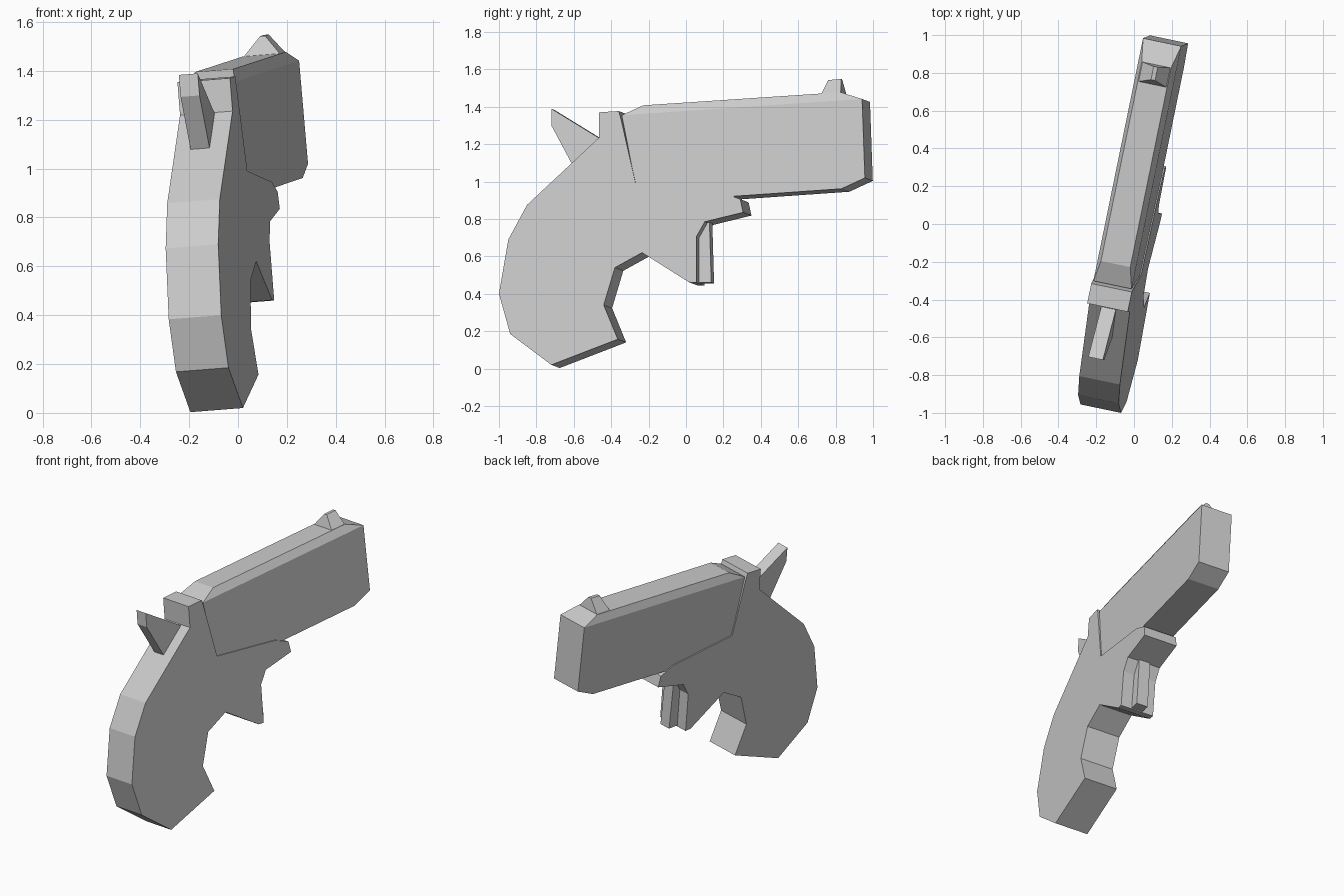
import bpy, bmesh, math
from mathutils import Vector

cube = bpy.data.objects.get("Cube")
if cube:
    bpy.data.objects.remove(cube, do_unlink=True)

# One plain grey for every part
grey = bpy.data.materials.new("plain_grey")
grey.use_nodes = True
GREY = (0.6, 0.6, 0.6, 1)
grey.diffuse_color = GREY
grey.node_tree.nodes["Principled BSDF"].inputs["Base Color"].default_value = GREY

# The pistol stands turned and slightly rolled: s runs across its thickness,
# from 0 on the left face to 1 on the right face
ACROSS = Vector((-0.215, 0.045, -0.017))


def place(s, y, z):
    return Vector((0.173 + 0.21 * y - 0.079 * z, y, z)) + ACROSS * s


def finish(name, bm):
    bmesh.ops.recalc_face_normals(bm, faces=bm.faces)
    mesh = bpy.data.meshes.new(name)
    bm.to_mesh(mesh)
    bm.free()
    mesh.materials.append(grey)
    obj = bpy.data.objects.new(name, mesh)
    bpy.context.collection.objects.link(obj)
    return obj


def plate(name, outline, s0, s1):
    """Side outline extruded across the thickness."""
    bm = bmesh.new()
    a = [bm.verts.new(place(s0, y, z)) for y, z in outline]
    b = [bm.verts.new(place(s1, y, z)) for y, z in outline]
    bm.faces.new(a)
    bm.faces.new(b[::-1])
    n = len(outline)
    for i in range(n):
        j = (i + 1) % n
        bm.faces.new((a[i], b[i], b[j], a[j]))
    return finish(name, bm)


def hull(name, points):
    """Convex solid around (s, y, z) points."""
    bm = bmesh.new()
    for p in points:
        bm.verts.new(place(*p))
    bmesh.ops.convex_hull(bm, input=bm.verts)
    bmesh.ops.dissolve_limit(bm, angle_limit=math.radians(2),
                             verts=bm.verts, edges=bm.edges)
    return finish(name, bm)


# Grip, breech block and frame in one outline
plate("grip_and_frame", [
    (-0.72, 0.02), (-0.94, 0.185), (-1.0, 0.40), (-0.95, 0.69), (-0.85, 0.875),
    (-0.465, 1.235), (-0.465, 1.37), (-0.36, 1.377), (-0.348, 1.335),
    (-0.27, 0.99), (0.19, 0.945), (0.29, 0.905), (0.305, 0.835),
    (0.10, 0.785), (0.055, 0.705), (0.055, 0.46), (0.015, 0.462),
    (-0.235, 0.62), (-0.38, 0.54), (-0.44, 0.34), (-0.365, 0.157)], 0, 1)

# Barrel: slab sides with a narrower top and chamfered muzzle
barrel_side = [(-0.345, 1.355), (-0.26, 0.93), (0.20, 0.918), (0.83, 0.962),
               (0.955, 1.02), (0.94, 1.442)]
barrel_top = [(-0.235, 1.41), (0.82, 1.48)]
hull("barrel", [(s, y, z) for s in (0.03, 0.97) for y, z in barrel_side]
     + [(s, y, z) for s in (0.15, 0.87) for y, z in barrel_top])

# Front sight: small ridge
hull("front_sight", [(s, y, z) for s in (0.15, 0.87)
                     for y, z in ((0.715, 1.468), (0.82, 1.475))]
     + [(s, y, z) for s in (0.44, 0.54) for y, z in ((0.74, 1.55), (0.81, 1.556))])

# Hammer spur behind the breech block
plate("hammer", [(-0.735, 1.395), (-0.45, 1.22), (-0.50, 1.12),
                 (-0.62, 1.09), (-0.735, 1.305)], 0.34, 0.70)

# Trigger blade in the middle of the frame
plate("trigger", [(0.01, 0.468), (0.12, 0.466), (0.11, 0.81), (0.0, 0.80)],
      0.33, 0.67)
